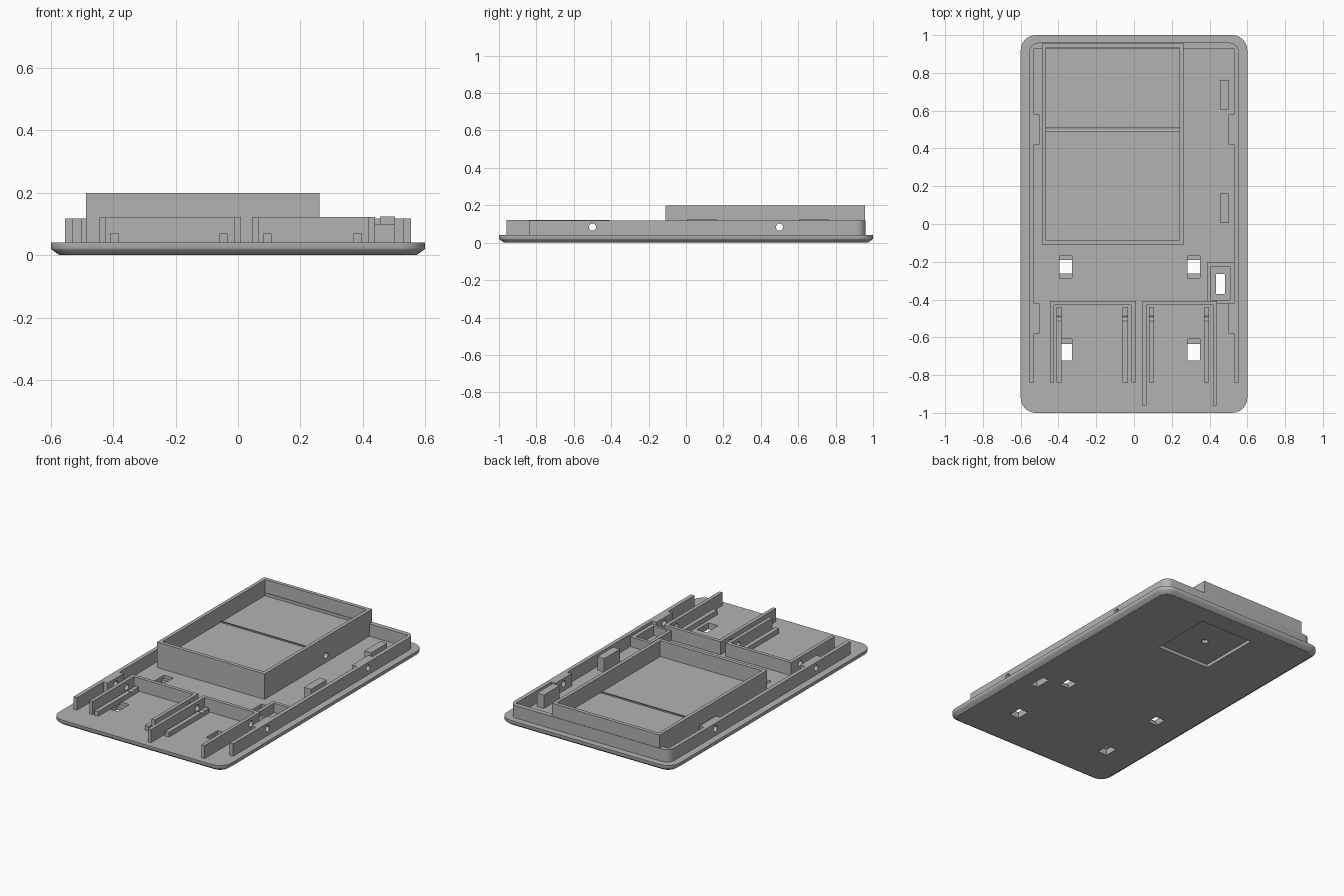
import bpy, bmesh, math
from mathutils import Matrix, Vector

if "Cube" in bpy.data.objects:
    bpy.data.objects.remove(bpy.data.objects["Cube"], do_unlink=True)

grey = bpy.data.materials.new("light grey plastic")
grey.use_nodes = True
COLOUR = (0.45, 0.45, 0.45, 1)
grey.diffuse_color = COLOUR
grey.node_tree.nodes["Principled BSDF"].inputs["Base Color"].default_value = COLOUR

BASE = 0.04        # top of the back plate
WALL = 0.118       # top of the perimeter wall
RAIL = 0.122       # top of the tall rails


def finish(name, bm):
    bmesh.ops.recalc_face_normals(bm, faces=bm.faces)
    mesh = bpy.data.meshes.new(name)
    bm.to_mesh(mesh)
    bm.free()
    mesh.materials.append(grey)
    obj = bpy.data.objects.new(name, mesh)
    bpy.context.collection.objects.link(obj)
    return obj


def add_box(bm, x0, x1, y0, y1, z0, z1):
    centre = Vector((x0 + x1, y0 + y1, z0 + z1)) / 2
    size = Matrix.Diagonal((x1 - x0, y1 - y0, z1 - z0, 1))
    bmesh.ops.create_cube(bm, size=1, matrix=Matrix.Translation(centre) @ size)


def boxes(name, *bounds):
    bm = bmesh.new()
    for b in bounds:
        add_box(bm, *b)
    return finish(name, bm)


def extrude(name, outline, z0, z1):
    bm = bmesh.new()
    face = bm.faces.new([bm.verts.new((x, y, z0)) for x, y in outline])
    up = bmesh.ops.extrude_face_region(bm, geom=[face])["geom"]
    bmesh.ops.translate(bm, vec=(0, 0, z1 - z0),
                        verts=[v for v in up if isinstance(v, bmesh.types.BMVert)])
    return finish(name, bm)


def cylinder(name, radius, length, matrix):
    bm = bmesh.new()
    bmesh.ops.create_cone(bm, cap_ends=True, segments=24, radius1=radius,
                          radius2=radius, depth=length, matrix=matrix)
    return finish(name, bm)


def arc(cx, cy, r, start, steps=6):
    angles = [math.radians(start + 90 * i / steps) for i in range(steps + 1)]
    return [(cx + r * math.cos(a), cy + r * math.sin(a)) for a in angles]


def cut(obj, cutters):
    for c in cutters:
        c.hide_render = True
        mod = obj.modifiers.new("cut", "BOOLEAN")
        mod.operation, mod.solver, mod.object = "DIFFERENCE", "EXACT", c
    bpy.context.view_layer.update()
    deps = bpy.context.evaluated_depsgraph_get()
    mesh = bpy.data.meshes.new_from_object(obj.evaluated_get(deps))
    obj.modifiers.clear()
    obj.data = mesh


# Back plate: rounded rectangle, bevelled towards the underside
bm = bmesh.new()
rings = []
for z, inset in ((0, 0.028), (0.018, 0.002), (0.022, 0), (BASE, 0)):
    r = 0.08 - inset
    pts = []
    for k, (sx, sy) in enumerate(((1, 1), (-1, 1), (-1, -1), (1, -1))):
        pts += arc(sx * 0.52, sy * 0.92, r, 90 * k)
    rings.append([bm.verts.new((x, y, z)) for x, y in pts])
for low, high in zip(rings, rings[1:]):
    for i in range(len(low)):
        j = (i + 1) % len(low)
        bm.faces.new((low[i], low[j], high[j], high[i]))
bm.faces.new(rings[0])
bm.faces.new(rings[-1])
back_plate = finish("back_plate", bm)

# Perimeter wall with screw bosses, open at the front
inner = [(0.53, -0.84)]
for y in (-0.5, 0.5):
    inner += [(0.53, y - 0.08), (0.5, y - 0.08), (0.5, y + 0.08), (0.53, y + 0.08)]
inner.append((0.53, 0.93))
outer = [(0.555, -0.84)] + arc(0.505, 0.91, 0.05, 0)
mirror = lambda pts: [(-x, y) for x, y in reversed(pts)]
perimeter_wall = extrude("perimeter_wall", outer + mirror(outer)
                         + [(-x, y) for x, y in inner] + inner[::-1], BASE, WALL)

# Tall open tray with a raised floor
tray = boxes("tray", (-0.487, 0.262, -0.11, 0.957, BASE, 0.2))
tray_space = boxes("tray_space", (-0.465, 0.24, -0.087, 0.934, 0.1, 0.3))

# Two bays of tall rails with low guide rails inside
bays = []
for side, x0, x1, front in (("right", -0.445, 0.01, -0.84), ("left", 0.045, 0.44, -0.96)):
    t = 0.022
    outline = [(x0, front), (x0 + t, front), (x0 + t, -0.43), (x1 - t, -0.43),
               (x1 - t, front), (x1, front), (x1, -0.408), (x0, -0.408)]
    bays.append(extrude(side + "_bay_wall", outline, BASE, RAIL))
    bays.append(boxes(side + "_guide_rails",
                      *[(x, x + 0.027, -0.84, -0.44, BASE, 0.07)
                        for x in (x0 + 0.035, x1 - 0.07)]))

# Switch frame and two support blocks
switch_frame = boxes("switch_frame", (0.387, 0.53, -0.42, -0.205, BASE, 0.1))
switch_space = boxes("switch_space", (0.408, 0.507, -0.402, -0.226, 0.03, 0.2))
boxes("support_blocks", *[(0.455, 0.503, y, y + 0.157, BASE, 0.124) for y in (0.005, 0.605)])

# Cross drillings through walls, tray and rails
drills = [cylinder("drill", 0.019, 2, Matrix.Translation((0, y, 0.083))
                   @ Matrix.Rotation(math.pi / 2, 4, "Y")) for y in (-0.5, 0.5)]

# Openings in the plate: strap slots, switch slot, rear pocket and its blind hole
slots = []
for x in (-0.395, 0.283):
    for y0, y1, low0, low1 in ((-0.285, -0.17, -0.262, -0.19), (-0.722, -0.608, -0.722, -0.635)):
        slots.append(boxes("slot", (x, x + 0.066, low0, low1, -0.1, 0.1)))
        slots.append(boxes("slot_step", (x, x + 0.066, y0, y1, 0.02, 0.1)))
slots.append(boxes("switch_slot", (0.434, 0.482, -0.37, -0.264, -0.1, 0.1)))
pocket = boxes("pocket", (-0.185, 0.185, 0.45, 0.85, -0.1, 0.02))
blind_hole = cylinder("blind_hole", 0.02, 0.1, Matrix.Translation((0, 0.65, 0)))

cut(back_plate, slots + [pocket, blind_hole])
cut(tray, [tray_space, drills[1]])
cut(switch_frame, [switch_space])
cut(perimeter_wall, drills)
for part in bays:
    cut(part, drills[:1])

for helper in slots + drills + [tray_space, switch_space, pocket, blind_hole]:
    bpy.data.objects.remove(helper, do_unlink=True)

# Smooth rounded corners, sharp edges kept
for obj in bpy.context.collection.objects:
    obj.select_set(obj.type == "MESH")
    if obj.type == "MESH":
        bpy.context.view_layer.objects.active = obj
bpy.ops.object.shade_smooth_by_angle(angle=math.radians(30))
